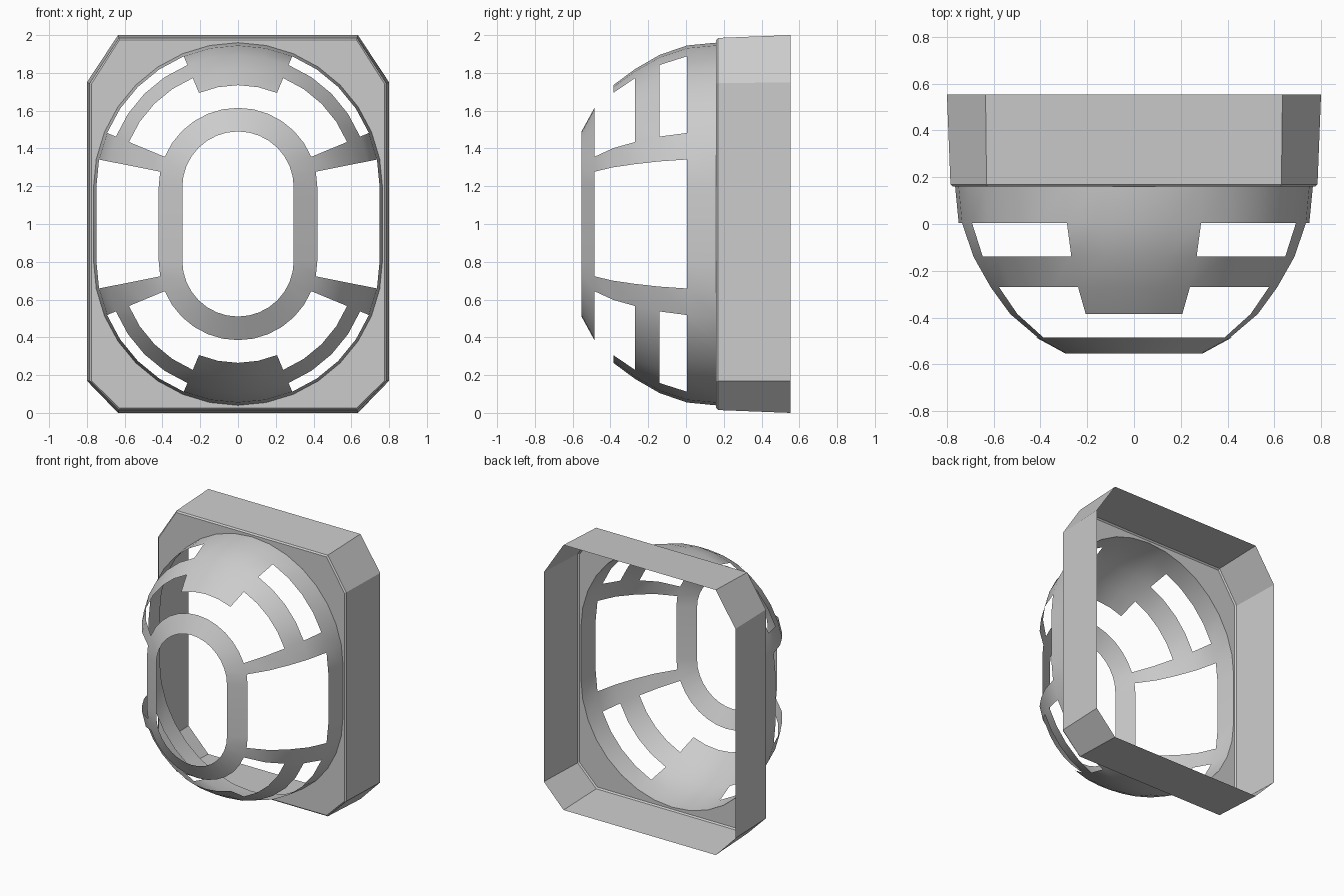
import bpy, bmesh
from math import sin, cos, pi, radians

cube = bpy.data.objects.get("Cube")
if cube:
    bpy.data.objects.remove(cube)

grey = bpy.data.materials.new("plain_grey")
grey.use_nodes = True
color = (0.6, 0.6, 0.6, 1)
grey.diffuse_color = color
grey.node_tree.nodes["Principled BSDF"].inputs["Base Color"].default_value = color

ARC = 16                # segments in each half circle
HALF_STRAIGHT = 0.195   # half length of the straight sides
FLANGE_Y = 0.16


def stadium(r, y):
    """Upright rounded slot outline, counter-clockwise from the front."""
    pts = []
    for start, lift in ((0, HALF_STRAIGHT), (pi, -HALF_STRAIGHT)):
        for i in range(ARC + 1):
            a = start + pi * i / ARC
            pts.append((r * cos(a), y, 1 + lift + r * sin(a)))
    return pts


def octagon(inset, y):
    """Rectangle with clipped corners, counter-clockwise from the front."""
    w, cx = 0.8 - inset, 0.635 - inset * 0.3
    low, high = 0.17, 1.75 - inset * 0.3
    right = [(cx, inset), (w, low), (w, high), (cx, 2 - inset)]
    left = [(-x, z) for x, z in reversed(right)]
    return [(x, y, z) for x, z in right + left]


def loft(bm, outlines, keep=lambda band, seg: True):
    """Skin neighbouring outlines, leaving out the faces that keep rejects."""
    rings = [[bm.verts.new(p) for p in o] for o in outlines]
    n = len(rings[0])
    for band, (a, b) in enumerate(zip(rings, rings[1:])):
        for s in range(n):
            if keep(band, s):
                t = (s + 1) % n
                bm.faces.new((a[s], a[t], b[t], b[s]))
    return rings


def finish(name, bm, angle):
    loose = [v for v in bm.verts if not v.link_faces]
    bmesh.ops.delete(bm, geom=loose, context='VERTS')
    mesh = bpy.data.meshes.new(name)
    bm.to_mesh(mesh)
    bm.free()
    mesh.materials.append(grey)
    obj = bpy.data.objects.new(name, mesh)
    bpy.context.collection.objects.link(obj)
    bpy.ops.object.select_all(action='DESELECT')
    obj.select_set(True)
    bpy.context.view_layer.objects.active = obj
    bpy.ops.object.shade_smooth_by_angle(angle=radians(angle))


def solid(band, seg):
    """Where the cage has material: bands run from the flange to the front."""
    k = seg % (ARC + 1)
    d = min(k, ARC - 1 - k)         # segments away from the side
    if band in (0, 5):              # base collar and front ring
        return True
    if d <= 0:                      # side windows
        return False
    if d == 1:                      # struts
        return True
    if d < 6:                       # slits and corner openings
        return band == 2
    return band < 4                 # top and bottom tabs


# Domed cage
profile = [(FLANGE_Y, 0.765), (0.005, 0.75), (-0.14, 0.7), (-0.27, 0.625),
           (-0.385, 0.54), (-0.485, 0.42), (-0.553, 0.295)]
bm = bmesh.new()
loft(bm, [stadium(r, y) for y, r in profile], solid)
finish("domed_cage", bm, 35)

# Open-backed housing with a narrow bevel at the front
bm = bmesh.new()
loft(bm, [octagon(0, 0.553), octagon(0.015, 0.17), octagon(0.025, FLANGE_Y)])
finish("housing", bm, 20)

# Front flange around the cage
bm = bmesh.new()
for outline in (octagon(0.025, FLANGE_Y), stadium(profile[0][1], FLANGE_Y)):
    verts = [bm.verts.new(p) for p in outline]
    for a, b in zip(verts, verts[1:] + verts[:1]):
        bm.edges.new((a, b))
bmesh.ops.triangle_fill(bm, edges=bm.edges[:], use_beauty=True)
bm.normal_update()
for f in bm.faces:
    if f.normal.y > 0:
        f.normal_flip()
finish("flange", bm, 20)
